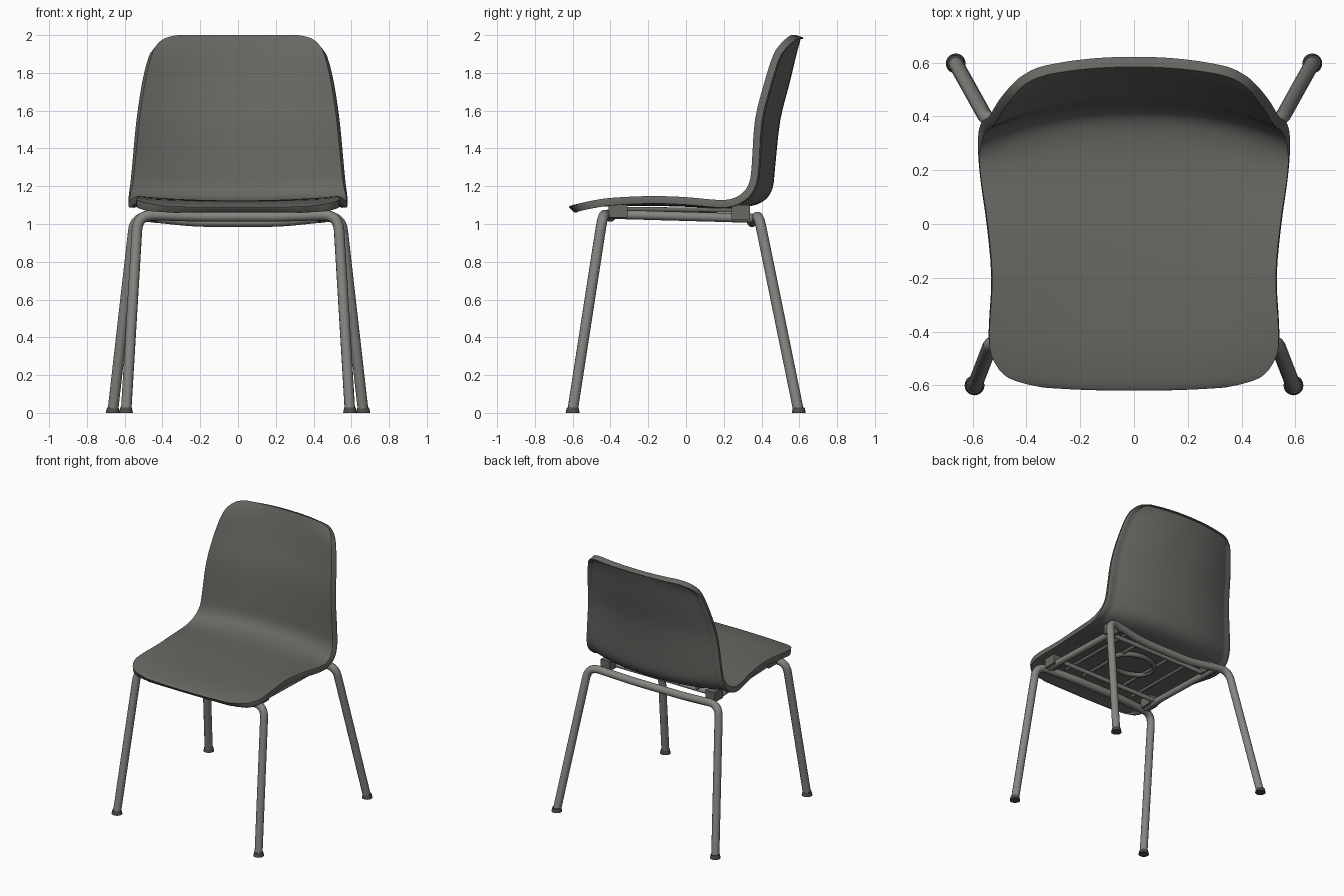
import bpy, math
from mathutils import Vector

if "Cube" in bpy.data.objects:
    bpy.data.objects.remove(bpy.data.objects["Cube"])


def material(name, rgb):
    m = bpy.data.materials.new(name)
    m.diffuse_color = (*rgb, 1)
    m.use_nodes = True
    m.node_tree.nodes["Principled BSDF"].inputs["Base Color"].default_value = m.diffuse_color
    return m


SHELL = material("dark grey plastic", (0.135, 0.135, 0.125))
METAL = material("grey metal", (0.235, 0.235, 0.22))
RUBBER = material("black rubber", (0.07, 0.07, 0.065))


def smooth(ob, angle=40):
    bpy.ops.object.select_all(action='DESELECT')
    ob.select_set(True)
    bpy.context.view_layer.objects.active = ob
    bpy.ops.object.shade_smooth_by_angle(angle=math.radians(angle))


def catmull(a, b, c, d, t):
    return [0.5 * (2 * q + (r - p) * t + (2 * p - 5 * q + 4 * r - s) * t * t
                   + (3 * q - p - 3 * r + s) * t ** 3) for p, q, r, s in zip(a, b, c, d)]


# Seat shell stations: centre y, centre z, edge y, edge z, half width
stations = [
    (-0.620, 1.090, -0.608, 1.092, 0.34),
    (-0.610, 1.097, -0.590, 1.100, 0.42),
    (-0.580, 1.105, -0.560, 1.110, 0.485),
    (-0.500, 1.117, -0.490, 1.125, 0.53),
    (-0.400, 1.123, -0.400, 1.138, 0.538),
    (-0.200, 1.125, -0.200, 1.148, 0.527),
    (0.000, 1.120, -0.010, 1.143, 0.543),
    (0.200, 1.112, 0.160, 1.128, 0.568),
    (0.310, 1.118, 0.240, 1.133, 0.574),
    (0.390, 1.142, 0.300, 1.165, 0.568),
    (0.430, 1.195, 0.335, 1.220, 0.556),
    (0.443, 1.300, 0.348, 1.310, 0.546),
    (0.470, 1.550, 0.365, 1.550, 0.522),
    (0.520, 1.750, 0.415, 1.750, 0.492),
    (0.556, 1.900, 0.462, 1.895, 0.457),
    (0.572, 1.960, 0.502, 1.955, 0.425),
    (0.580, 1.988, 0.535, 1.986, 0.380),
    (0.584, 2.000, 0.556, 2.000, 0.320),
]
rows = []
for i in range(len(stations) - 1):
    a, b = stations[max(i - 1, 0)], stations[i]
    c, d = stations[i + 1], stations[min(i + 2, len(stations) - 1)]
    rows += [catmull(a, b, c, d, k / 3) for k in range(3)]
rows.append(stations[-1])

COLS = 32
verts = []
for cy, cz, ey, ez, w in rows:
    for j in range(COLS + 1):
        u = -math.cos(math.pi * j / COLS)
        k = abs(u) ** 2.2
        verts.append((u * w, cy + (ey - cy) * k, cz + (ez - cz) * k))
n = COLS + 1
faces = [(r * n + j, r * n + j + 1, (r + 1) * n + j + 1, (r + 1) * n + j)
         for r in range(len(rows) - 1) for j in range(COLS)]
me = bpy.data.meshes.new("seat_shell")
me.from_pydata(verts, [], faces)
shell = bpy.data.objects.new("seat_shell", me)
bpy.context.collection.objects.link(shell)
me.materials.append(SHELL)

# Thicker rim around the shell
rim = shell.vertex_groups.new(name="rim")
for i in range(len(verts)):
    r, j = divmod(i, n)
    edge = r < 3 or r > len(rows) - 4 or j < 4 or j > COLS - 4
    rim.add([i], 1.0 if edge else 0.72, 'REPLACE')
sol = shell.modifiers.new("thickness", 'SOLIDIFY')
sol.thickness, sol.offset, sol.vertex_group = 0.04, -1, "rim"
bev = shell.modifiers.new("rounded rim", 'BEVEL')
bev.width, bev.segments, bev.limit_method, bev.angle_limit = 0.01, 2, 'ANGLE', math.radians(50)
smooth(shell, 50)


def tube(name, pts, radius, mat, fillet=0.0, closed=False):
    """Round tube along a path, with rounded corners"""
    pts = [Vector(p) for p in pts]
    path = pts
    if fillet:
        path = [pts[0]]
        for a, b, c in zip(pts, pts[1:], pts[2:]):
            p = b + (a - b).normalized() * fillet
            q = b + (c - b).normalized() * fillet
            path += [p * (1 - t) ** 2 + b * 2 * t * (1 - t) + q * t * t
                     for t in (k / 8 for k in range(9))]
        path.append(pts[-1])
    cu = bpy.data.curves.new(name, 'CURVE')
    cu.dimensions = '3D'
    cu.bevel_depth, cu.bevel_resolution, cu.use_fill_caps = radius, 4, True
    sp = cu.splines.new('POLY')
    sp.points.add(len(path) - 1)
    for p, co in zip(sp.points, path):
        p.co = (*co, 1)
    sp.use_cyclic_u = closed
    ob = bpy.data.objects.new(name, cu)
    bpy.context.collection.objects.link(ob)
    cu.materials.append(mat)
    bpy.ops.object.select_all(action='DESELECT')
    ob.select_set(True)
    bpy.context.view_layer.objects.active = ob
    bpy.ops.object.convert(target='MESH')
    smooth(ob)
    return ob


def mirrored(half):
    return half + [(-x, y, z) for x, y, z in reversed(half)]


# Leg frames: one bent tube for each pair of legs
tube("front_legs", mirrored([(0.592, -0.60, 0.015), (0.53, -0.44, 1.05),
                             (0.20, -0.40, 1.04)]), 0.028, METAL, 0.085)
tube("rear_legs", mirrored([(0.662, 0.595, 0.015), (0.545, 0.385, 1.045),
                            (0.22, 0.35, 1.012)]), 0.028, METAL, 0.085)

# Feet
for name, x, y in (("front", 0.593, -0.60), ("rear", 0.663, 0.597)):
    for side, s in (("right", 1), ("left", -1)):
        bpy.ops.mesh.primitive_cone_add(vertices=20, radius1=0.037, radius2=0.031, depth=0.028,
                                        location=(s * x, y, 0.014))
        foot = bpy.context.object
        foot.name = f"{name}_{side}_foot"
        foot.data.materials.append(RUBBER)
        smooth(foot)

# Side rails and mounting blocks under the seat
for side, s in (("right", 1), ("left", -1)):
    tube(f"{side}_side_rail", [(s * 0.44, -0.42, 1.052), (s * 0.44, 0.36, 1.03)], 0.024, METAL)
    for where, y, z in (("front", -0.36, 1.073), ("rear", 0.29, 1.062)):
        bpy.ops.mesh.primitive_cube_add(size=1, location=(s * 0.44, y, z))
        block = bpy.context.object
        block.name = f"{side}_{where}_mount"
        block.scale = (0.075, 0.10, 0.075)
        block.data.materials.append(SHELL)

# Inner cross bars, thin ribs and centre ring
tube("front_cross_bar", [(-0.44, -0.29, 1.055), (0.44, -0.29, 1.055)], 0.016, METAL)
tube("rear_cross_bar", [(-0.44, 0.25, 1.04), (0.44, 0.25, 1.04)], 0.016, METAL)
for i, x in enumerate((-0.3, -0.15, 0.15, 0.3)):
    tube(f"seat_rib_{i + 1}", [(x, -0.38, 1.08), (x, 0.30, 1.072)], 0.012, SHELL)
ring = [(0.17 * math.cos(a), 0.13 * math.sin(a) - 0.02, 1.07)
        for a in (2 * math.pi * k / 32 for k in range(32))]
tube("centre_ring", ring, 0.018, SHELL, closed=True)
